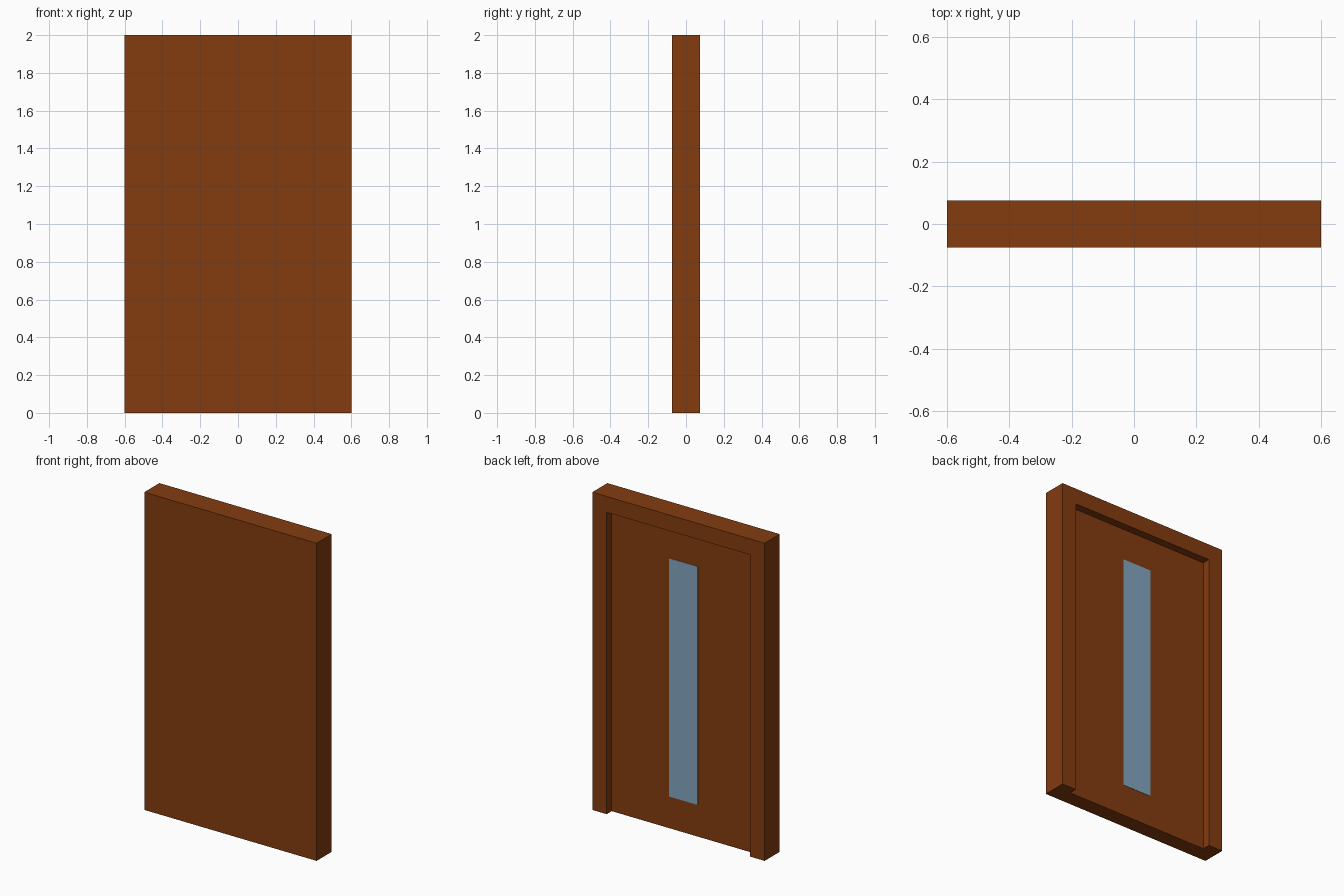
import bpy
import bmesh

cube = bpy.data.objects.get("Cube")
if cube:
    bpy.data.objects.remove(cube, do_unlink=True)

W, H, D = 0.6, 2.0, 0.075      # half width, height, half depth
OPEN_W, OPEN_H = 0.5, 1.9      # opening half width and height
PANEL_Y = 0.025                # back surface of the door panel


def material(name, colour):
    mat = bpy.data.materials.new(name)
    mat.use_nodes = True
    mat.diffuse_color = colour
    mat.node_tree.nodes["Principled BSDF"].inputs["Base Color"].default_value = colour
    return mat


def extruded(name, outline, y0, y1, mat):
    """Extrude an x-z outline from y0 to y1."""
    bm = bmesh.new()
    face = bm.faces.new([bm.verts.new((x, y0, z)) for x, z in outline])
    out = bmesh.ops.extrude_face_region(bm, geom=[face])
    moved = [v for v in out["geom"] if isinstance(v, bmesh.types.BMVert)]
    bmesh.ops.translate(bm, verts=moved, vec=(0, y1 - y0, 0))
    bmesh.ops.recalc_face_normals(bm, faces=bm.faces)
    mesh = bpy.data.meshes.new(name)
    bm.to_mesh(mesh)
    bm.free()
    mesh.materials.append(mat)
    obj = bpy.data.objects.new(name, mesh)
    bpy.context.collection.objects.link(obj)
    return obj


def rectangle(half_width, z0, z1):
    return [(-half_width, z0), (half_width, z0), (half_width, z1), (-half_width, z1)]


wood = material("brown wood", (0.23, 0.045, 0.005, 1))
glass = material("blue grey glass", (0.23, 0.38, 0.53, 1))

# Door slab, plain on the front
extruded("door_panel", rectangle(W, 0, H), -D, PANEL_Y, wood)

# Raised surround on the back: two jambs and a head, open at the bottom
surround = [(-W, 0), (-OPEN_W, 0), (-OPEN_W, OPEN_H), (OPEN_W, OPEN_H),
            (OPEN_W, 0), (W, 0), (W, H), (-W, H)]
extruded("door_frame", surround, PANEL_Y, D, wood)

# Tall narrow window on the recessed back
extruded("window", rectangle(0.1, 0.2, 1.7), PANEL_Y, PANEL_Y + 0.002, glass)
